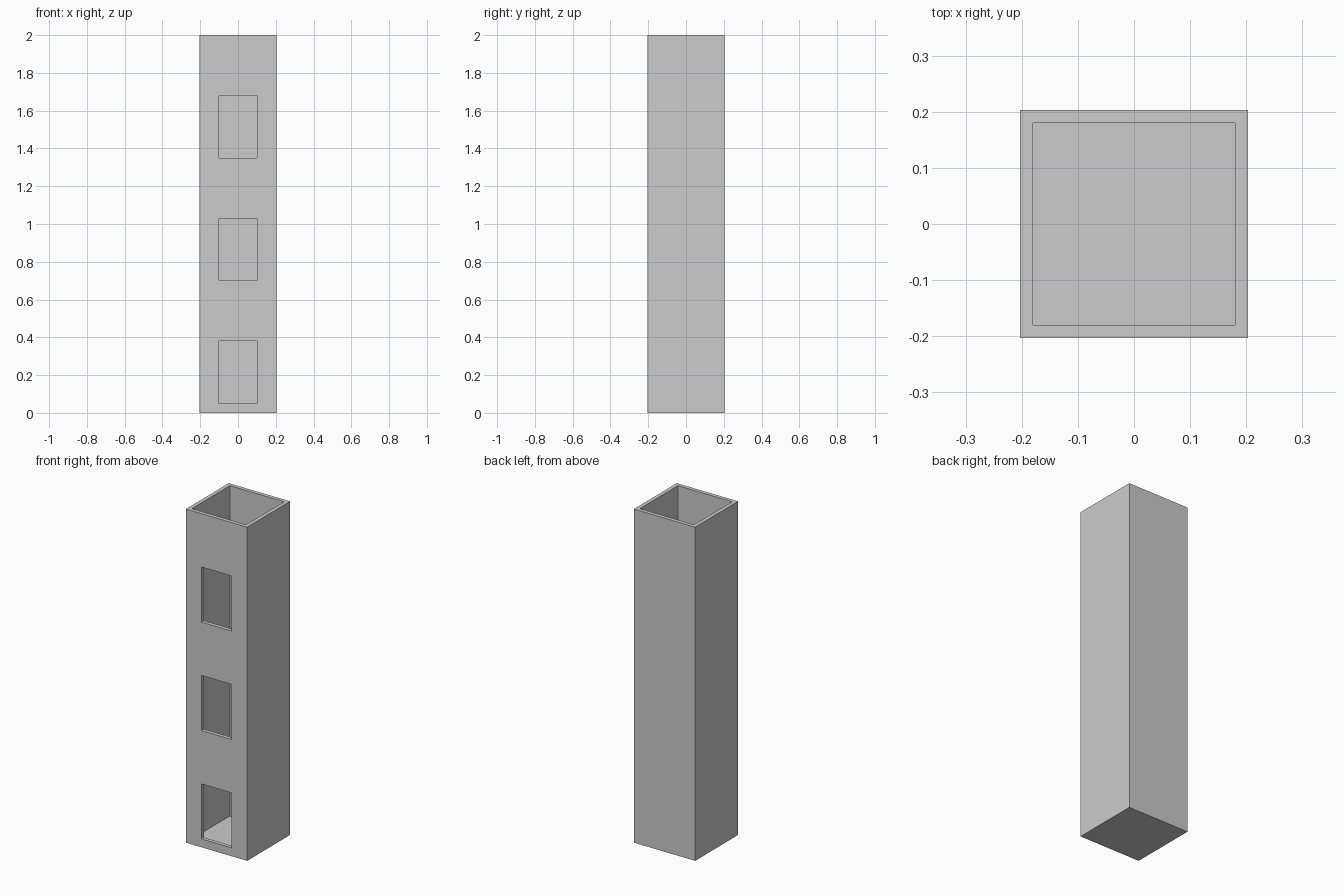
import bpy

if "Cube" in bpy.data.objects:
    bpy.data.objects.remove(bpy.data.objects["Cube"])

OUTER, INNER, HEIGHT, FLOOR = 0.203, 0.18, 2.0, 0.02


def box(name, lo, hi):
    bpy.ops.mesh.primitive_cube_add(size=1, location=[(a + b) / 2 for a, b in zip(lo, hi)])
    obj = bpy.context.object
    obj.name = name
    obj.scale = [b - a for a, b in zip(lo, hi)]
    bpy.ops.object.transform_apply(location=True, rotation=False, scale=True)
    return obj


def cut(target, cutter):
    mod = target.modifiers.new("cut", 'BOOLEAN')
    mod.operation = 'DIFFERENCE'
    mod.solver = 'EXACT'
    mod.object = cutter
    bpy.context.view_layer.objects.active = target
    bpy.ops.object.modifier_apply(modifier=mod.name)
    bpy.data.objects.remove(cutter, do_unlink=True)


# Square tower shell
shell = box("tower_shell", (-OUTER, -OUTER, 0), (OUTER, OUTER, HEIGHT))

# Hollow interior, open at the top with a thin floor
cut(shell, box("interior_cutter", (-INNER, -INNER, FLOOR), (INNER, INNER, HEIGHT + 0.1)))

# Three window openings through the front wall
for i in range(3):
    z = 0.05 + 0.65 * i
    cut(shell, box("window_cutter", (-0.1, -0.3, z), (0.1, -0.1, z + 0.33)))
